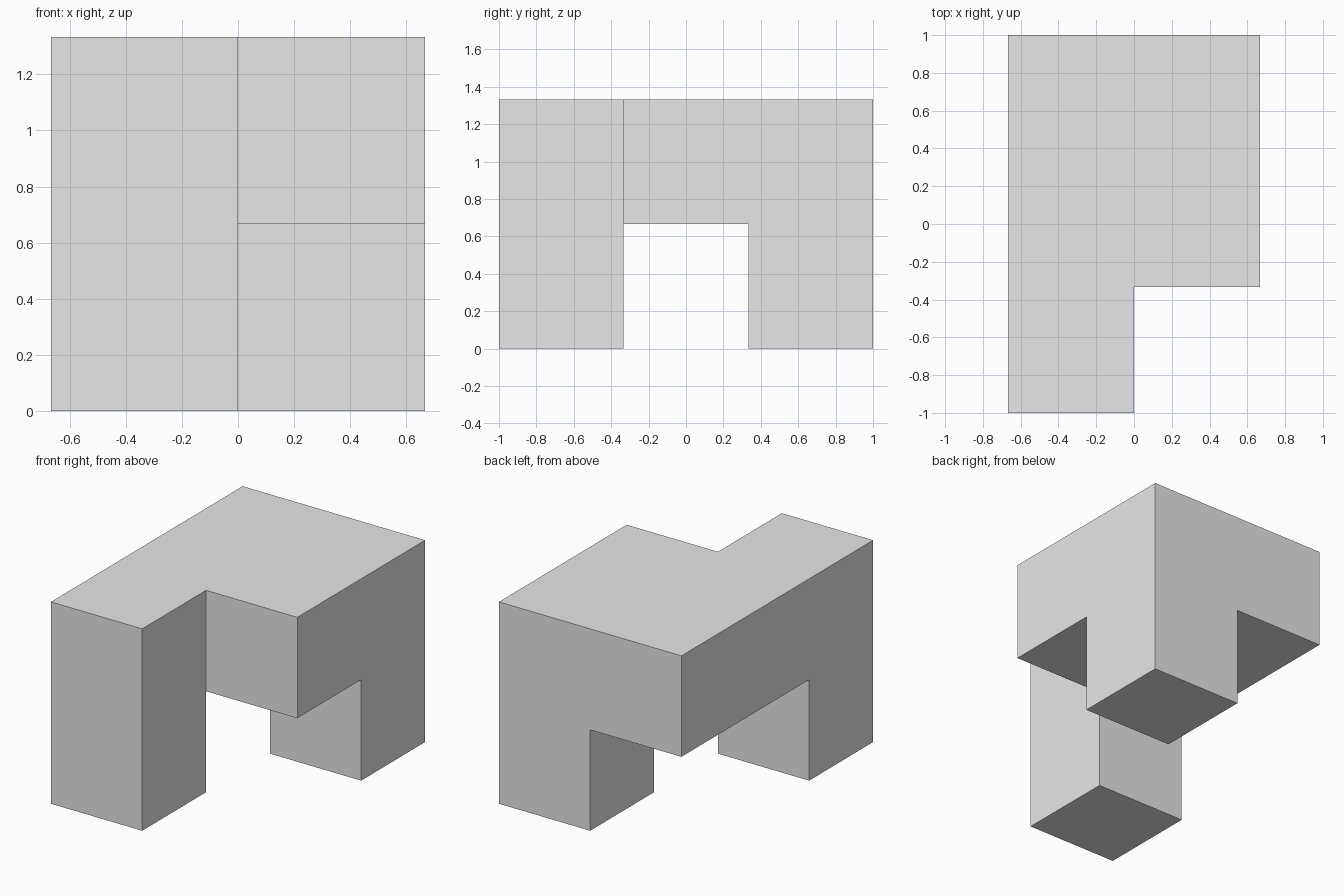
import bpy
import bmesh
from mathutils import Vector

cube = bpy.data.objects.get("Cube")
if cube:
    bpy.data.objects.remove(cube, do_unlink=True)

U = 2 / 3                      # side of one unit block
ORIGIN = Vector((-U, -1.5 * U, 0))

grey = bpy.data.materials.new("light_grey")
grey.use_nodes = True
grey.diffuse_color = (0.8, 0.8, 0.8, 1)
grey.node_tree.nodes["Principled BSDF"].inputs["Base Color"].default_value = (0.8, 0.8, 0.8, 1)

bm = bmesh.new()


def extrude_down(faces):
    """Pull faces down by one block and return the new lower faces."""
    result = bmesh.ops.extrude_face_region(bm, geom=faces)["geom"]
    verts = [g for g in result if isinstance(g, bmesh.types.BMVert)]
    bmesh.ops.translate(bm, verts=verts, vec=(0, 0, -U))
    return [g for g in result if isinstance(g, bmesh.types.BMFace)]


def cell_of(face):
    """Grid column and row that a face lies in."""
    p = (face.calc_center_median() - ORIGIN) / U
    return int(p.x), int(p.y)


# Top slab: a P-shaped outline of five unit squares
for col, row in ((0, 0), (0, 1), (0, 2), (1, 1), (1, 2)):
    corners = ((0, 0), (1, 0), (1, 1), (0, 1))
    bm.faces.new([bm.verts.new(ORIGIN + U * Vector((col + dx, row + dy, 2)))
                  for dx, dy in corners])
bmesh.ops.remove_doubles(bm, verts=bm.verts[:], dist=0.001)
top = bm.faces[:]
kept_top = bmesh.ops.duplicate(bm, geom=top)
under = extrude_down(top)

# Legs: front right corner and back left corner
legs = {(0, 0), (1, 2)}
for face in [f for f in under if cell_of(f) in legs]:
    extrude_down([face])

# Weld into one closed shell and clear the flat seams
bmesh.ops.remove_doubles(bm, verts=bm.verts[:], dist=0.001)
seen = set()
for face in bm.faces[:]:
    key = tuple(round(c, 2) for c in face.calc_center_median())
    if key in seen:
        bm.faces.remove(face)
    seen.add(key)
bmesh.ops.recalc_face_normals(bm, faces=bm.faces[:])
bmesh.ops.dissolve_limit(bm, angle_limit=0.02, verts=bm.verts[:], edges=bm.edges[:])

mesh = bpy.data.meshes.new("block_body")
bm.to_mesh(mesh)
bm.free()
mesh.materials.append(grey)
body = bpy.data.objects.new("block_body", mesh)
bpy.context.collection.objects.link(body)
